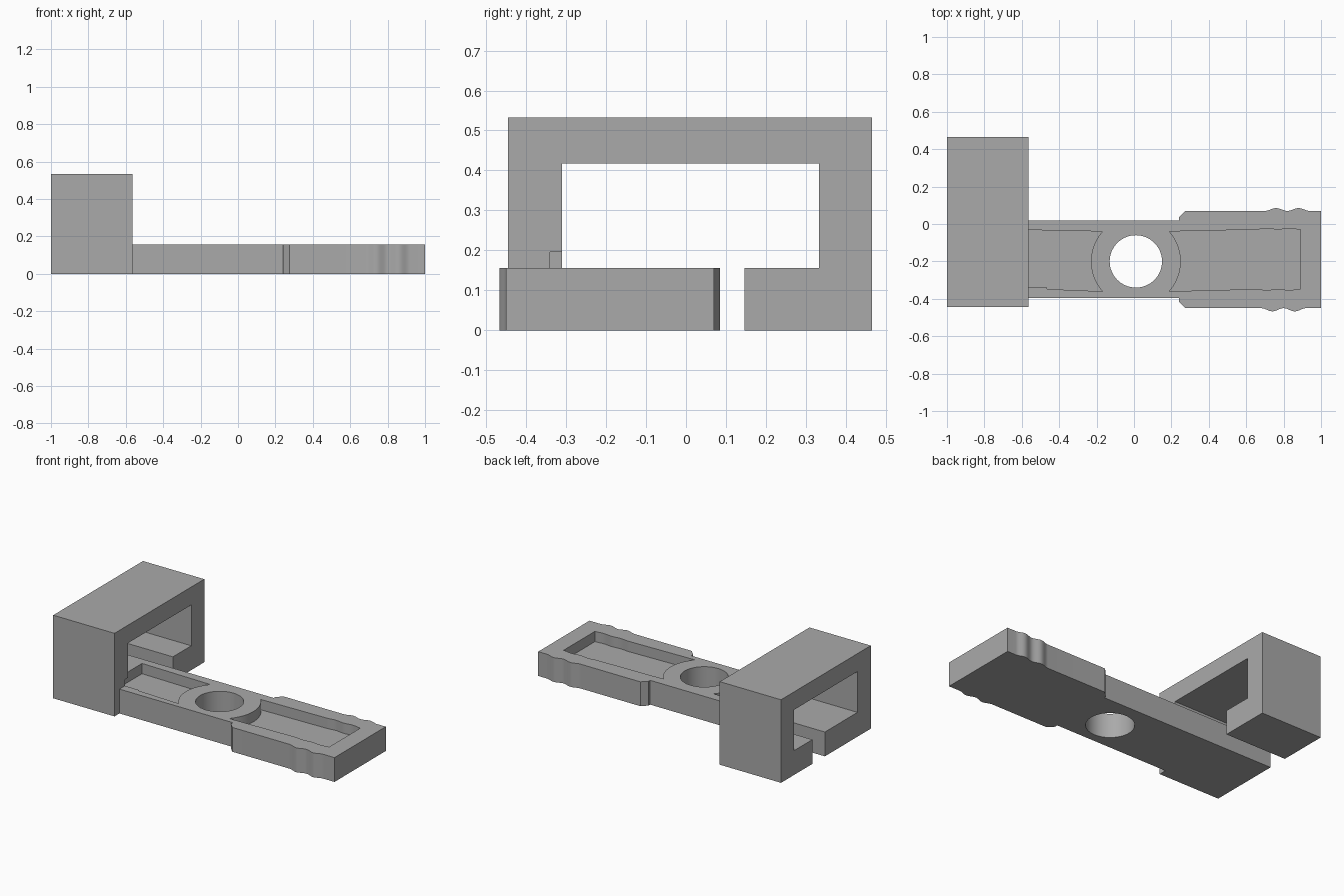
import bpy, bmesh, math
from mathutils import Vector

if "Cube" in bpy.data.objects:
    bpy.data.objects.remove(bpy.data.objects["Cube"])

GREY = (0.4, 0.4, 0.4, 1)
grey = bpy.data.materials.new("plain grey")
grey.use_nodes = True
grey.diffuse_color = GREY
grey.node_tree.nodes["Principled BSDF"].inputs["Base Color"].default_value = GREY

HEIGHT = 0.156
FLOOR = 0.09
CLIP_END = -0.565
HUB = (0.01, -0.2)


def prism(name, points, direction):
    """Extrude a closed outline along a direction into a solid."""
    bm = bmesh.new()
    face = bm.faces.new([bm.verts.new(p) for p in points])
    ext = bmesh.ops.extrude_face_region(bm, geom=[face])
    moved = [v for v in ext["geom"] if isinstance(v, bmesh.types.BMVert)]
    bmesh.ops.translate(bm, verts=moved, vec=Vector(direction))
    bmesh.ops.recalc_face_normals(bm, faces=bm.faces)
    mesh = bpy.data.meshes.new(name)
    bm.to_mesh(mesh)
    bm.free()
    mesh.materials.append(grey)
    obj = bpy.data.objects.new(name, mesh)
    bpy.context.collection.objects.link(obj)
    return obj


def combine(target, other, operation):
    """Apply a boolean and remove the helper solid."""
    bpy.context.view_layer.objects.active = target
    mod = target.modifiers.new(operation, "BOOLEAN")
    mod.operation = operation
    mod.solver = "EXACT"
    mod.object = other
    bpy.ops.object.modifier_apply(modifier=mod.name)
    bpy.data.objects.remove(other)


def ripple(start, base, height):
    """Two rounded grip bumps along an edge, as (x, y) points."""
    steps = 32
    return [(start + 0.24 * i / steps,
             base + height * math.sin(2 * math.pi * i / steps) ** 2)
            for i in range(steps + 1)]


def hub_arc(radius, start, end, steps):
    angles = [start + (end - start) * i / steps for i in range(steps + 1)]
    return [(HUB[0] + radius * math.cos(a), HUB[1] + radius * math.sin(a))
            for a in angles]


def lift(points, z):
    return [(x, y, z) for x, y in points]


# Bar with widened, rippled grip end
lower = [(CLIP_END, -0.395), (0.24, -0.395), (0.24, -0.415), (0.275, -0.45)]
lower += ripple(0.68, -0.45, -0.017) + [(1, -0.45)]
upper = [(CLIP_END, 0.02), (0.24, 0.02), (0.24, 0.035), (0.275, 0.07)]
upper += ripple(0.70, 0.07, 0.015) + [(1, 0.07)]
bar = prism("bar", lift(lower + upper[::-1], 0), (0, 0, HEIGHT))

# Bracket: C-shaped profile whose front foot carries the bar
profile = [(-0.445, 0), (0.02, 0), (0.02, HEIGHT), (-0.31, HEIGHT),
           (-0.31, 0.418), (0.333, 0.418), (0.333, HEIGHT), (0.147, HEIGHT),
           (0.147, 0), (0.465, 0), (0.465, 0.533), (-0.445, 0.533)]
body = prism("bracket_and_bar", [(-1, y, z) for y, z in profile],
             (1 + CLIP_END, 0, 0))
combine(body, bar, "UNION")

# Round through-hole
hole = prism("hole_cutter", lift(hub_arc(0.14, 0, math.tau, 64)[:-1], -0.1),
             (0, 0, 0.4))
combine(body, hole, "DIFFERENCE")

# Pockets on both sides of the hub, each ending in an arc
half = math.asin(0.16 / 0.24)
right = hub_arc(0.24, half, -half, 20) + ripple(0.65, -0.348, -0.005)
right += [(0.89, -0.348), (0.89, -0.03)][1:] + ripple(0.65, -0.03, 0.007)[-2::-1]
left = hub_arc(0.24, math.pi + half, math.pi - half, 20)
left += [(-0.66, -0.03), (-0.66, -0.34), (-0.465, -0.34), (-0.465, -0.348)]
for outline in (right, left):
    pocket = prism("pocket_cutter", lift(outline, FLOOR), (0, 0, HEIGHT - FLOOR + 0.04))
    combine(body, pocket, "DIFFERENCE")

# Smooth curved walls, keep corners sharp
bpy.ops.object.select_all(action="DESELECT")
body.select_set(True)
bpy.context.view_layer.objects.active = body
bpy.ops.object.shade_smooth_by_angle(angle=math.radians(30))
